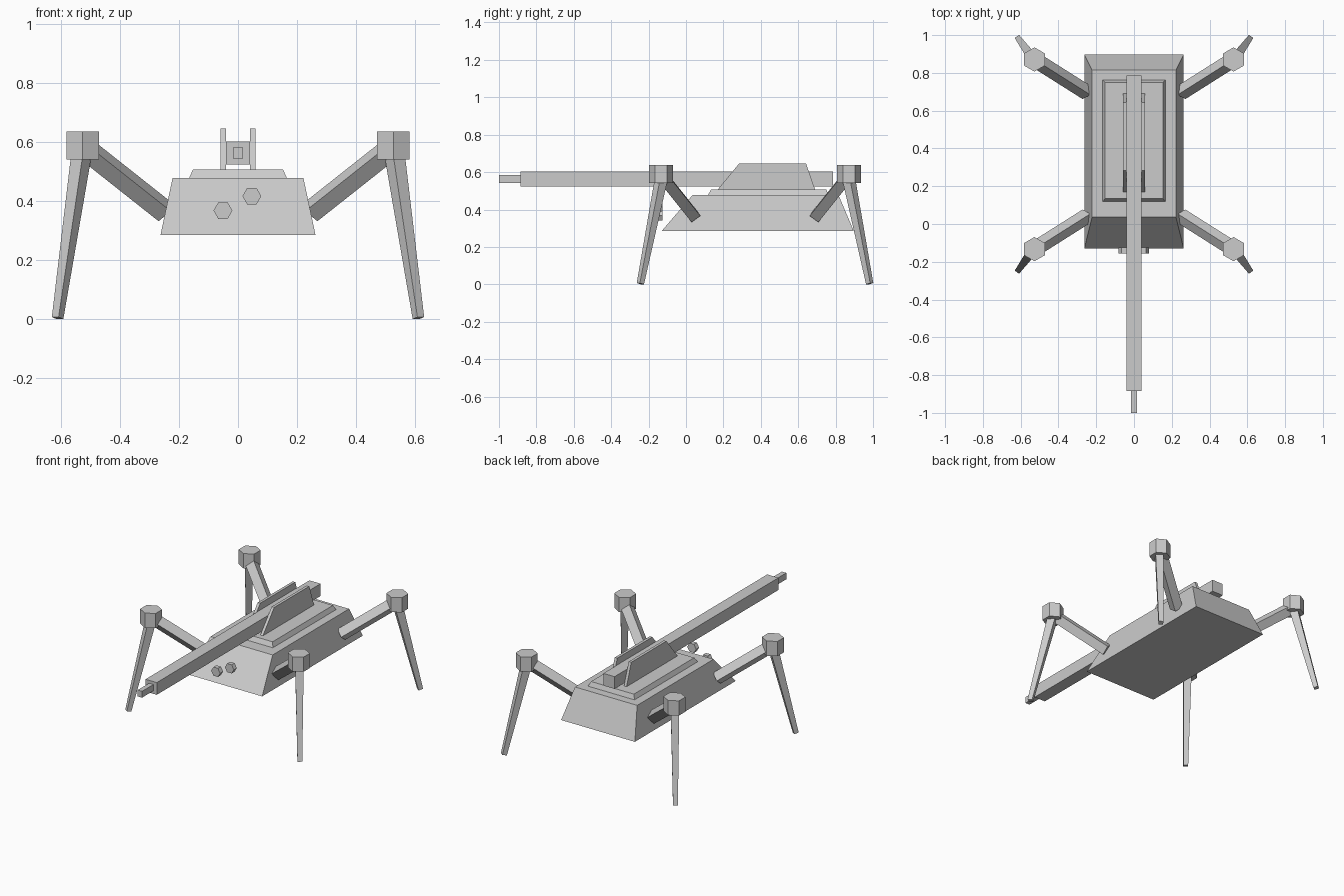
import bpy, math
from mathutils import Vector

if "Cube" in bpy.data.objects:
    bpy.data.objects.remove(bpy.data.objects["Cube"])


def mesh_object(name, verts, faces):
    me = bpy.data.meshes.new(name)
    me.from_pydata(verts, [], faces)
    me.update()
    ob = bpy.data.objects.new(name, me)
    bpy.context.collection.objects.link(ob)
    return ob


def loft(name, ring_a, ring_b):
    """Closed solid between two rings, counter-clockwise seen from ring_b."""
    n = len(ring_a)
    faces = [(i, (i + 1) % n, n + (i + 1) % n, n + i) for i in range(n)]
    faces += [tuple(reversed(range(n))), tuple(range(n, 2 * n))]
    return mesh_object(name, ring_a + ring_b, faces)


def rect(x0, x1, y0, y1, z):
    return [(x0, y0, z), (x1, y0, z), (x1, y1, z), (x0, y1, z)]


def rod(name, a, b, ra, rb, sides, turn=0.0):
    """Straight or tapered prism from a to b; turn 0 puts a corner sideways."""
    a, b = Vector(a), Vector(b)
    d = (b - a).normalized()
    ref = Vector((0, 0, 1)) if abs(d.z) < 0.999 else Vector((1, 0, 0))
    side = d.cross(ref).normalized()
    up = d.cross(side)

    def ring(c, r):
        angles = [turn + 2 * math.pi * i / sides for i in range(sides)]
        return [c + r * (math.cos(t) * side + math.sin(t) * up) for t in angles]
    return loft(name, ring(a, ra), ring(b, rb))


# Hull and deck plate
loft("hull", rect(-0.263, 0.263, -0.13, 0.897, 0.285),
     rect(-0.222, 0.222, 0.036, 0.815, 0.478))
loft("deck_plate", rect(-0.166, 0.166, 0.118, 0.762, 0.478),
     rect(-0.153, 0.153, 0.134, 0.75, 0.507))

# Gun barrel and muzzle
loft("barrel", rect(-0.04, 0.04, -0.885, 0.785, 0.524),
     rect(-0.04, 0.04, -0.885, 0.785, 0.603))
loft("muzzle", rect(-0.0155, 0.0155, -1.0, -0.885, 0.543),
     rect(-0.0155, 0.0155, -1.0, -0.885, 0.584))

# Mount fins either side of the barrel
for label, x0 in (("left", -0.059), ("right", 0.041)):
    loft(f"{label}_mount_fin", rect(x0, x0 + 0.018, 0.17, 0.69, 0.507),
         rect(x0, x0 + 0.018, 0.284, 0.642, 0.646))

# Hexagonal sensor eyes in front of the hull
for label, x, z in (("lower", -0.051, 0.368), ("upper", 0.047, 0.417)):
    rod(f"{label}_eye", (x, -0.125, z), (x, -0.155, z), 0.032, 0.032, 6)

# Four legs: thigh, hexagonal knee, tapered shin
for sx, xn in ((-1, "left"), (1, "right")):
    for sy, yn, knee_y in ((-1, "front", -0.133), (1, "rear", 0.871)):
        tag = f"{yn}_{xn}"
        rod(f"{tag}_thigh", (sx * 0.527, knee_y, 0.585),
            (sx * 0.25, knee_y - sy * 0.175, 0.366), 0.041, 0.041, 4)
        rod(f"{tag}_knee", (sx * 0.527, knee_y, 0.542),
            (sx * 0.527, knee_y, 0.637), 0.064, 0.064, 6)
        rod(f"{tag}_shin", (sx * 0.531, knee_y, 0.56),
            (sx * 0.612, knee_y + sy * 0.111, 0.0035), 0.035, 0.02, 4, math.pi / 4)
